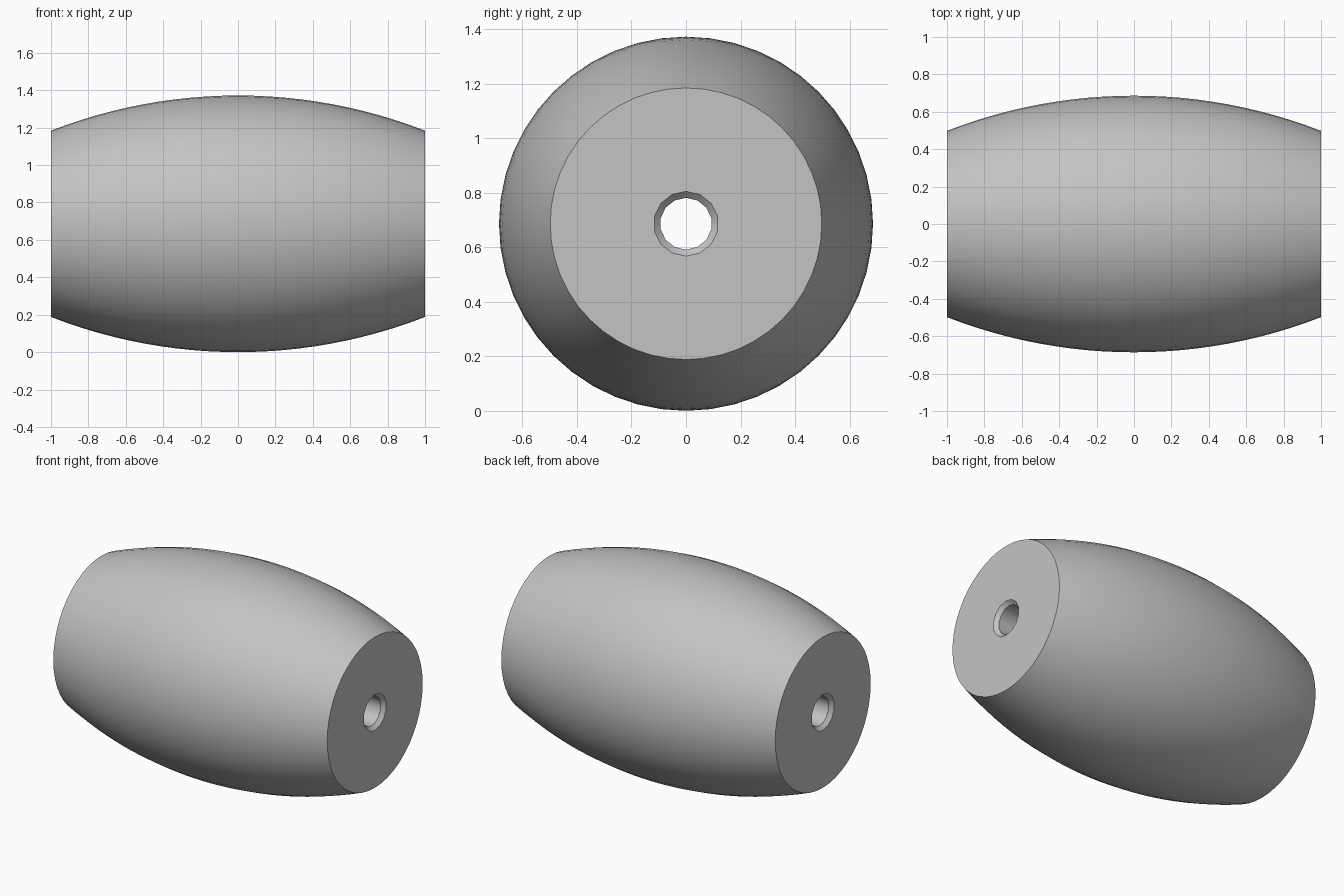
import bpy, bmesh
from math import sqrt, pi, radians
from mathutils import Matrix, Vector

if "Cube" in bpy.data.objects:
    bpy.data.objects.remove(bpy.data.objects["Cube"], do_unlink=True)

MID_R, END_R = 0.686, 0.498
HOLE_R, CHAMFER = 0.095, 0.024
CENTRE = Vector((0, 0, MID_R))

grey = bpy.data.materials.new("plain_grey")
grey.use_nodes = True
colour = (0.55, 0.55, 0.55, 1)
grey.diffuse_color = colour
grey.node_tree.nodes["Principled BSDF"].inputs["Base Color"].default_value = colour


def lathe(name, profile, sides):
    """Revolve (x, radius) points around the x axis and cap both ends."""
    bm = bmesh.new()
    verts = [bm.verts.new((x, 0, r)) for x, r in profile]
    edges = [bm.edges.new(pair) for pair in zip(verts, verts[1:])]
    bmesh.ops.spin(bm, geom=verts + edges, cent=(0, 0, 0), axis=(1, 0, 0),
                   angle=2 * pi, steps=sides, use_merge=True)
    bmesh.ops.remove_doubles(bm, verts=bm.verts, dist=0.0001)
    bmesh.ops.holes_fill(bm, edges=[e for e in bm.edges if e.is_boundary])
    bmesh.ops.recalc_face_normals(bm, faces=bm.faces)
    bm.transform(Matrix.Translation(CENTRE))
    mesh = bpy.data.meshes.new(name)
    bm.to_mesh(mesh)
    bm.free()
    mesh.materials.append(grey)
    obj = bpy.data.objects.new(name, mesh)
    bpy.context.collection.objects.link(obj)
    return obj


# Barrel body: a circular arc bulging in the middle
sag = MID_R - END_R
arc_r = (1 + sag * sag) / (2 * sag)
steps = 24
xs = [-1 + 2 * i / steps for i in range(steps + 1)]
body = lathe("barrel_body",
             [(x, MID_R - arc_r + sqrt(arc_r ** 2 - x * x)) for x in xs], 48)

# Through hole with a chamfer at each mouth
over = 0.05
half = [(1 - CHAMFER, HOLE_R), (1 + over, HOLE_R + CHAMFER + over)]
cutter = lathe("hole_cutter", [(-x, r) for x, r in reversed(half)] + half, 14)
cutter.hide_render = True

cut = body.modifiers.new("hole", 'BOOLEAN')
cut.operation = 'DIFFERENCE'
cut.solver = 'EXACT'
cut.object = cutter
bpy.ops.object.select_all(action='DESELECT')
body.select_set(True)
bpy.context.view_layer.objects.active = body
bpy.ops.object.modifier_apply(modifier=cut.name)
bpy.data.objects.remove(cutter, do_unlink=True)

# Smooth wall, crisp rims
bpy.ops.object.shade_smooth_by_angle(angle=radians(30))
